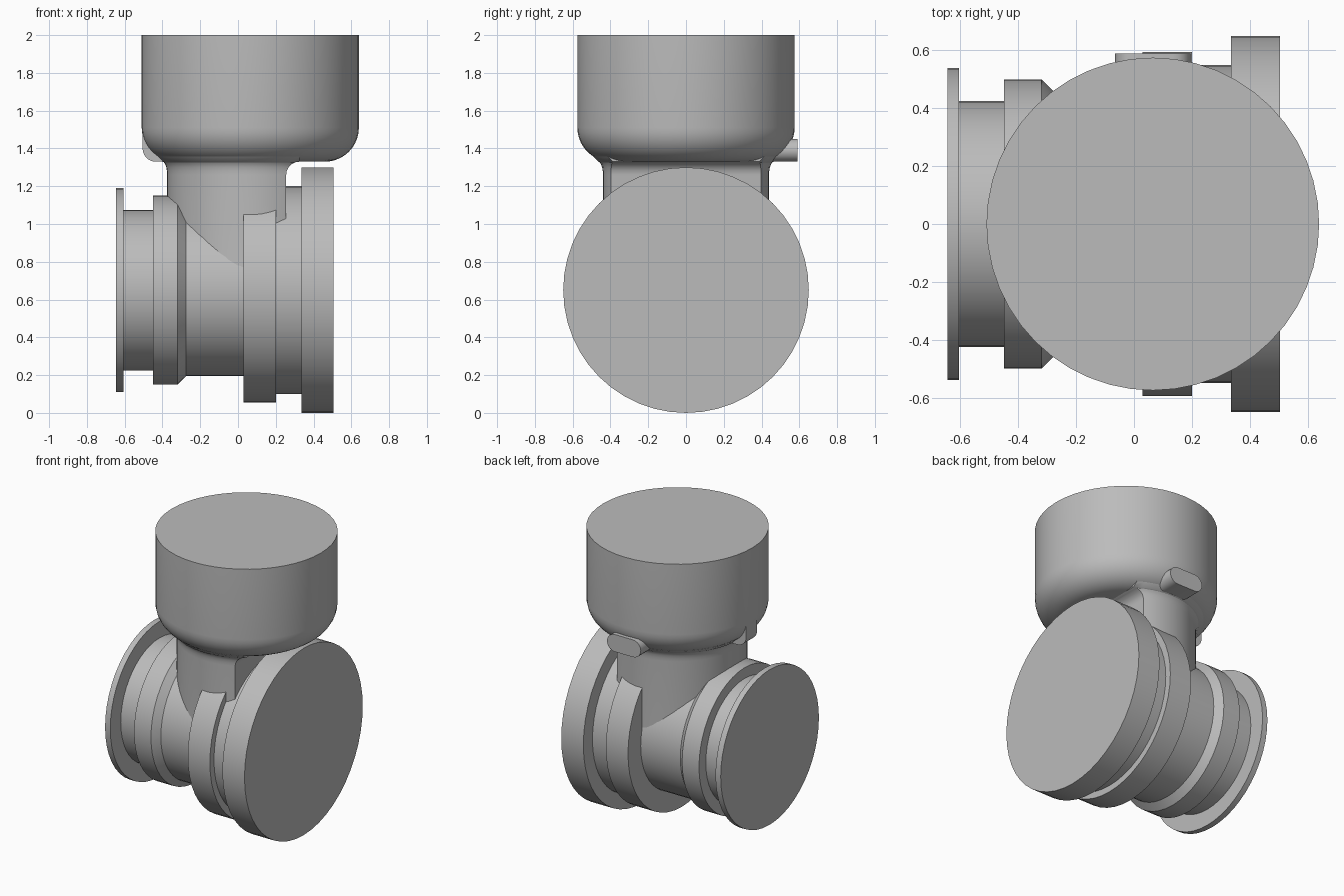
import bpy, bmesh, math
from math import sin, cos, pi
from mathutils import Matrix, Vector

cube = bpy.data.objects.get("Cube")
if cube:
    bpy.data.objects.remove(cube, do_unlink=True)

grey = bpy.data.materials.new("light grey")
grey.use_nodes = True
grey.diffuse_color = (0.5, 0.5, 0.5, 1)
grey.node_tree.nodes["Principled BSDF"].inputs["Base Color"].default_value = (0.5, 0.5, 0.5, 1)

SIDES = 48
AXIS_Z = 0.65    # height of the horizontal barrel
CUP_X = 0.065    # centre line of the upright cup and neck
CUP_R = 0.575
CUP_BOTTOM = 1.33


def loft(name, rings):
    """Skin closed rings of equal length and cap both ends."""
    bm = bmesh.new()
    loops = [[bm.verts.new(p) for p in ring] for ring in rings]
    n = len(loops[0])
    for a, b in zip(loops, loops[1:]):
        for i in range(n):
            j = (i + 1) % n
            bm.faces.new((a[i], a[j], b[j], b[i]))
    bm.faces.new(loops[0][::-1])
    bm.faces.new(loops[-1])
    bmesh.ops.recalc_face_normals(bm, faces=bm.faces)
    mesh = bpy.data.meshes.new(name)
    bm.to_mesh(mesh)
    bm.free()
    mesh.materials.append(grey)
    obj = bpy.data.objects.new(name, mesh)
    bpy.context.collection.objects.link(obj)
    bpy.ops.object.select_all(action='DESELECT')
    obj.select_set(True)
    bpy.context.view_layer.objects.active = obj
    bpy.ops.object.shade_smooth_by_angle(angle=math.radians(30))
    return obj


def lathe(name, profile, matrix):
    """Turn (radius, height) points around the local z axis."""
    angles = [2 * pi * i / SIDES for i in range(SIDES)]
    return loft(name, [[matrix @ Vector((r * cos(a), r * sin(a), h)) for a in angles]
                       for r, h in profile])


# Horizontal barrel: stepped body with collars and end flanges
along_x = Matrix.Translation((0, 0, AXIS_Z)) @ Matrix.Rotation(pi / 2, 4, 'Y')
sections = {
    "small_end_flange": [(0.54, -0.645), (0.54, -0.605)],
    "small_end_groove": [(0.425, -0.61), (0.425, -0.44)],
    "chamfered_collar": [(0.5, -0.45), (0.5, -0.32), (0.455, -0.275)],
    "barrel": [(0.455, -0.3), (0.455, 0.05)],
    "middle_collar": [(0.595, 0.03), (0.595, 0.2)],
    "large_end_groove": [(0.55, 0.19), (0.55, 0.35)],
    "large_end_flange": [(0.65, 0.335), (0.65, 0.505)],
}
for name, profile in sections.items():
    lathe(name, profile, along_x)

# Upright cup with a rounded lower edge
ROUND = 0.18
steps = [pi / 2 * i / 10 for i in range(11)]
cup = [(CUP_R - ROUND + ROUND * sin(t), CUP_BOTTOM + ROUND - ROUND * cos(t)) for t in steps]
lathe("cup", cup + [(CUP_R, 2.0)], Matrix.Translation((CUP_X, 0, 0)))


# Neck: round, with a flat side towards the large flange, flaring into the cup
def neck_ring(radius, flat_x, z):
    start = math.acos((flat_x - CUP_X) / radius)
    sweep = 2 * (pi - start)
    return [Vector((CUP_X + radius * cos(start + sweep * i / 40),
                    radius * sin(start + sweep * i / 40), z)) for i in range(41)]


FILLET = 0.07
rings = [neck_ring(0.44, 0.255, AXIS_Z)]
for t in steps[::2] + [pi / 2]:
    rings.append(neck_ring(0.465 - 0.025 * cos(t), 0.325 - FILLET * cos(t),
                           CUP_BOTTOM - FILLET + FILLET * sin(t)))
rings.pop()
rings.append(neck_ring(0.49, 0.325, 1.357))
loft("neck", rings)

# Rear lug: bar with rounded ends under the cup rim
half = 0.07
lug = [(CUP_X + side * half + 0.06 * cos(a), 1.39 + 0.06 * sin(a))
       for side, begin in ((1, -pi / 2), (-1, pi / 2))
       for a in [begin + pi * i / 10 for i in range(11)]]
loft("rear_lug", [[Vector((x, y, z)) for x, z in lug] for y in (0.35, 0.59)])

# Side lug: small tab with a rounded lower corner
corner = [(-0.435 - 0.07 * sin(t), 1.4 - 0.07 * cos(t)) for t in steps]
tab = [(-0.3, CUP_BOTTOM)] + corner + [(-0.505, 1.52), (-0.3, 1.52)]
loft("side_lug", [[Vector((x, y, z)) for x, z in tab] for y in (-0.06, 0.06)])
